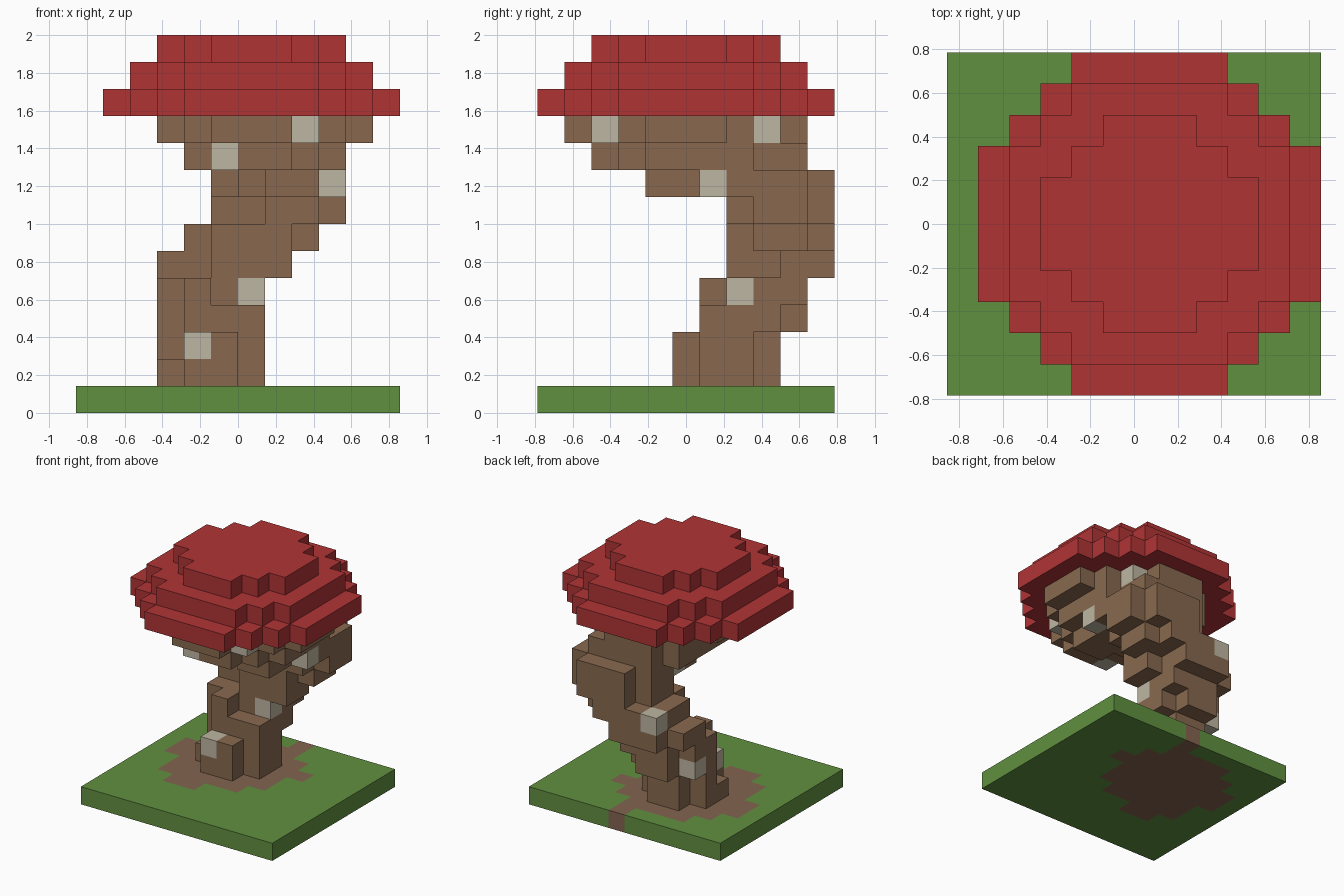
import bpy
import bmesh
import math
from mathutils import Vector

default_cube = bpy.data.objects.get("Cube")
if default_cube:
    bpy.data.objects.remove(default_cube, do_unlink=True)

UNIT = 1 / 7                       # edge length of one block
COLUMNS, ROWS = 12, 11             # blocks along x and y
ORIGIN = Vector((-COLUMNS / 2, -ROWS / 2, 0))


def make_material(name, red, green, blue):
    material = bpy.data.materials.new(name)
    material.use_nodes = True
    colour = (red, green, blue, 1)
    material.diffuse_color = colour
    shader = material.node_tree.nodes["Principled BSDF"]
    shader.inputs["Base Color"].default_value = colour
    shader.inputs["Roughness"].default_value = 0.9
    return material


cap_red = make_material("cap red", 0.434, 0.034, 0.036)
bark_brown = make_material("bark brown", 0.246, 0.141, 0.078)
spot_cream = make_material("spot cream", 0.515, 0.468, 0.361)
grass_green = make_material("grass green", 0.119, 0.279, 0.051)
soil_brown = make_material("soil brown", 0.225, 0.127, 0.08)


def build_blocks(name, cells, materials):
    """Skin a dictionary of block cells -> material index with flat outer faces."""
    bm = bmesh.new()
    for cell, index in cells.items():
        centre = Vector(cell) + ORIGIN + Vector((0.5, 0.5, 0.5))
        for axis in range(3):
            for sign in (-1, 1):
                neighbour = list(cell)
                neighbour[axis] += sign
                if tuple(neighbour) in cells:
                    continue
                normal, across = Vector(), Vector()
                normal[axis] = sign / 2
                across[(axis + 1) % 3] = 0.5
                upward = 2 * normal.cross(across)
                corners = (-across - upward, across - upward,
                           across + upward, upward - across)
                verts = [bm.verts.new((centre + normal + c) * UNIT) for c in corners]
                bm.faces.new(verts).material_index = index
    bmesh.ops.remove_doubles(bm, verts=bm.verts[:], dist=UNIT / 100)
    # merge neighbouring blocks into large flat faces
    bmesh.ops.dissolve_limit(bm, angle_limit=math.radians(1), verts=bm.verts[:],
                             edges=bm.edges[:], delimit={'MATERIAL'})
    mesh = bpy.data.meshes.new(name)
    bm.to_mesh(mesh)
    bm.free()
    for material in materials:
        mesh.materials.append(material)
    obj = bpy.data.objects.new(name, mesh)
    bpy.context.collection.objects.link(obj)
    return obj


def add_layer(cells, level, first_row, *spans, index=0):
    """Fill one level, row by row from front to back, with spans along x."""
    for offset, (start, end) in enumerate(spans):
        for column in range(start, end + 1):
            cells[column, first_row + offset, level] = index


# Grass slab with a worn soil patch leading to the back edge
ground = {}
add_layer(ground, 0, 0, *[(0, COLUMNS - 1)] * ROWS)
add_layer(ground, 0, 3, (3, 4), (2, 6), (2, 7), (1, 7), (1, 8),
          (2, 7), (3, 6), (6, 6), index=1)
build_blocks("ground_slab", ground, [grass_green, soil_brown])

# Crooked stem: upright foot, backward lean, then a flare under the cap
stem = {}
add_layer(stem, 1, 5, (4, 5), (3, 6), (3, 6), (4, 5))
add_layer(stem, 2, 5, (4, 5), (4, 6), (3, 6), (4, 5))
add_layer(stem, 3, 6, (4, 6), (3, 6), (3, 6), (4, 5))
add_layer(stem, 4, 6, (4, 4), (3, 6), (3, 6), (4, 6))
add_layer(stem, 5, 7, (5, 7), (3, 7), (3, 6), (4, 6))
add_layer(stem, 6, 7, (5, 7), (4, 8), (4, 8), (4, 7))
add_layer(stem, 7, 7, (7, 8), (5, 9), (5, 9), (6, 8))
add_layer(stem, 8, 4, (7, 8), (6, 8), (5, 9), (5, 9), (5, 9), (5, 9), (6, 8))
add_layer(stem, 9, 2, (5, 7), (4, 8), *[(4, 9)] * 4, (4, 8), (5, 8))
add_layer(stem, 10, 1, (5, 7), (4, 8), (4, 9), *[(3, 10)] * 3,
          (4, 9), (4, 8), (5, 7))

# Cream spots scattered on the stem
for spot in ((4, 5, 2), (3, 8, 3), (6, 7, 4), (4, 10, 6), (9, 6, 8),
             (5, 7, 8), (5, 2, 9), (8, 2, 10), (8, 8, 10)):
    stem[spot] = 1
build_blocks("stem", stem, [bark_brown, spot_cream])

# Stepped round cap: each tier is one block smaller in radius
cap = {}
CAP_COLUMN, CAP_ROW = 6, 5
for level, radius, flat in ((11, 5, 2), (12, 4, 2), (13, 3, 1)):
    for row in range(-radius, radius + 1):
        half = radius - max(0, abs(row) - flat)
        add_layer(cap, level, CAP_ROW + row, (CAP_COLUMN - half, CAP_COLUMN + half))
build_blocks("cap", cap, [cap_red])
